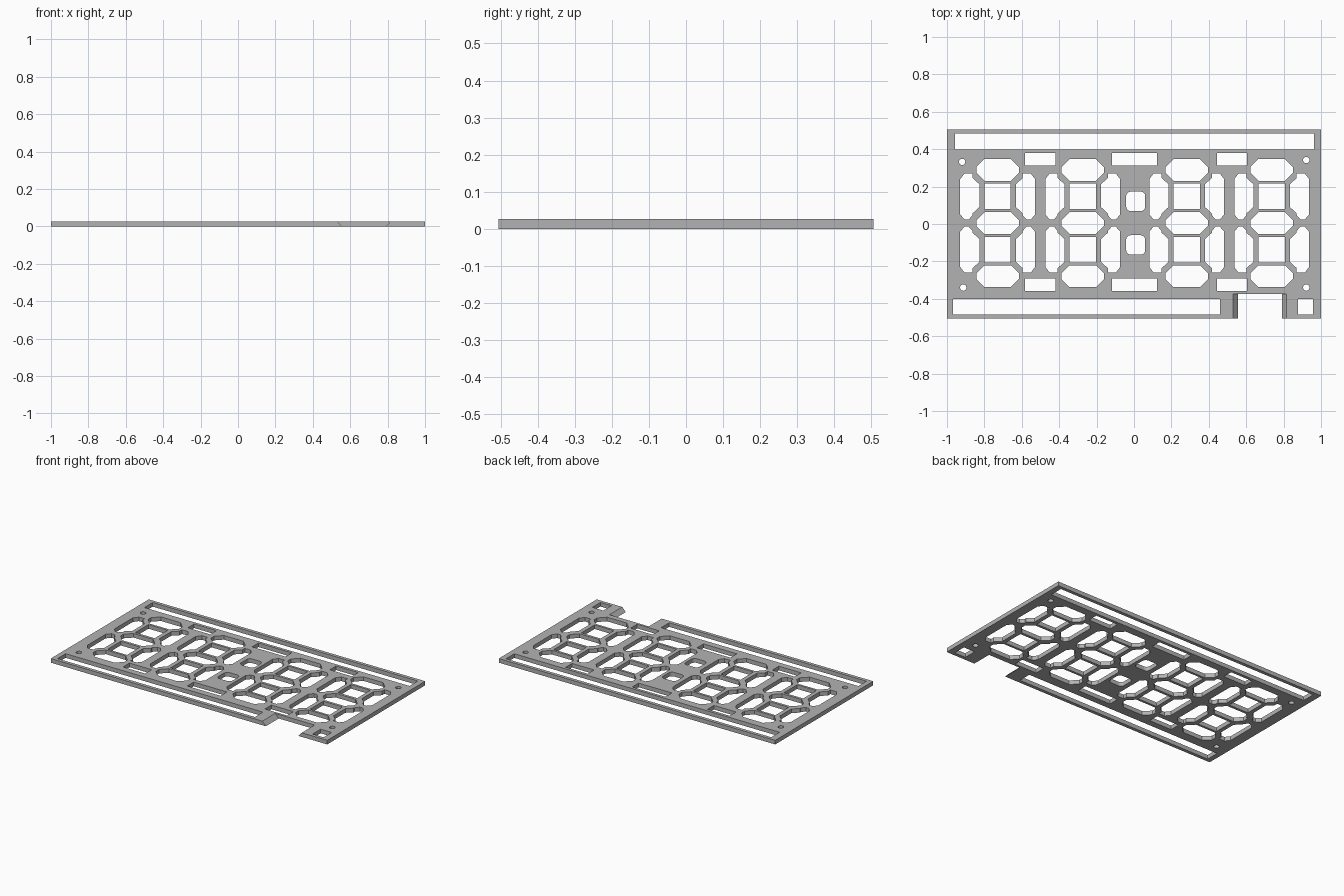
import bpy, bmesh, math

THICK = 0.027
Y_MID = 0.005                      # centre line of the digits

cube = bpy.data.objects.get("Cube")
if cube:
    bpy.data.objects.remove(cube, do_unlink=True)

mat = bpy.data.materials.new("grey_plastic")
mat.use_nodes = True
colour = (0.45, 0.45, 0.45, 1)
mat.diffuse_color = colour
mat.node_tree.nodes["Principled BSDF"].inputs["Base Color"].default_value = colour

curve = bpy.data.curves.new("display_frame", "CURVE")
curve.dimensions = "2D"
curve.fill_mode = "BOTH"
curve.extrude = THICK / 2


def loop(points):
    s = curve.splines.new("POLY")
    s.points.add(len(points) - 1)
    for p, (x, y) in zip(s.points, points):
        p.co = (x, y, 0, 1)
    s.use_cyclic_u = True
    s.use_smooth = False


def rect(x0, x1, y0, y1):
    loop([(x0, y0), (x1, y0), (x1, y1), (x0, y1)])


def octagon(cx, cy, w, h, c):
    loop([(cx + sx * a, cy + sy * b) for sx, sy, a, b in (
        (-1, -1, w, h - c), (-1, -1, w - c, h), (1, -1, w - c, h), (1, -1, w, h - c),
        (1, 1, w, h - c), (1, 1, w - c, h), (-1, 1, w - c, h), (-1, 1, w, h - c))])


def rounded(cx, cy, w, h, r, steps=5):
    pts = []
    for q, (sx, sy) in enumerate(((1, 1), (-1, 1), (-1, -1), (1, -1))):
        for i in range(steps):
            a = math.pi / 2 * (q + i / (steps - 1))
            pts.append((cx + sx * (w - r) + r * math.cos(a),
                        cy + sy * (h - r) + r * math.sin(a)))
    loop(pts)


def circle(cx, cy, r, n=16):
    loop([(cx + r * math.cos(2 * math.pi * i / n),
           cy + r * math.sin(2 * math.pi * i / n)) for i in range(n)])


# Outer outline with the cable notch in the front edge
N0, N1, SLOPE = 0.543, 0.803, 0.0125
loop([(-1, -0.506), (N0, -0.506), (N0, -0.373), (N1, -0.373), (N1, -0.506),
      (1, -0.506), (1, 0.506), (-1, 0.506)])

# Long edge slots and the small corner window
rect(-0.956, 0.963, 0.398, 0.484)
rect(-0.967, 0.461, -0.484, -0.4)
rect(0.878, 0.958, -0.484, -0.4)

# Small windows above and below the digits
for x0, x1 in ((-0.582, -0.421), (-0.117, 0.124), (0.445, 0.605)):
    rect(x0, x1, 0.313, 0.379)
    rect(x0, x1, -0.358, -0.291)

# Colon dots
for y in (0.121, -0.112):
    rounded(0.009, y, 0.051, 0.052, 0.024)

# Screw holes
for x, y in ((-0.919, 0.332), (0.921, 0.342), (-0.913, -0.34), (0.921, -0.34)):
    circle(x, y, 0.017)

# Seven-segment digits
SIDE = [(0.2, 0.235), (0.177, 0.265), (0.134, 0.265), (0.134, 0.241), (0.097, 0.207),
        (0.097, 0.086), (0.134, 0.052), (0.134, 0.042), (0.155, 0.019), (0.177, 0.019),
        (0.2, 0.046)]
for cx in (-0.729, -0.274, 0.282, 0.736):
    for y in (0.284, 0, -0.284):
        octagon(cx, Y_MID + y, 0.113, 0.058, 0.042)
    for s in (1, -1):
        y = Y_MID + s * 0.143
        rect(cx - 0.07, cx + 0.07, y - 0.068, y + 0.068)
        for m in (1, -1):
            loop([(cx + m * px, Y_MID + s * py) for px, py in SIDE])

# Turn the profile into a solid plate
plate = bpy.data.objects.new("display_frame", curve)
bpy.context.collection.objects.link(plate)
bpy.ops.object.select_all(action="DESELECT")
plate.select_set(True)
bpy.context.view_layer.objects.active = plate
bpy.ops.object.convert(target="MESH")

bm = bmesh.new()
bm.from_mesh(plate.data)
bmesh.ops.remove_doubles(bm, verts=bm.verts, dist=0.0005)
bmesh.ops.translate(bm, verts=bm.verts, vec=(0, 0, THICK / 2))
# Slope the notch ends so the notch is wider on top
for v in bm.verts:
    if v.co.y < -0.37:
        for nx, side in ((N0, -1), (N1, 1)):
            if abs(v.co.x - nx) < 0.001:
                v.co.x += side * SLOPE * (1 if v.co.z > THICK / 2 else -1)
                break
bmesh.ops.dissolve_limit(bm, angle_limit=0.001, verts=bm.verts, edges=bm.edges)
bmesh.ops.recalc_face_normals(bm, faces=bm.faces)
for f in bm.faces:
    f.smooth = False
bmesh.ops.triangulate(bm, faces=[f for f in bm.faces if len(f.verts) > 4])
bm.to_mesh(plate.data)
bm.free()
plate.data.materials.clear()
plate.data.materials.append(mat)
